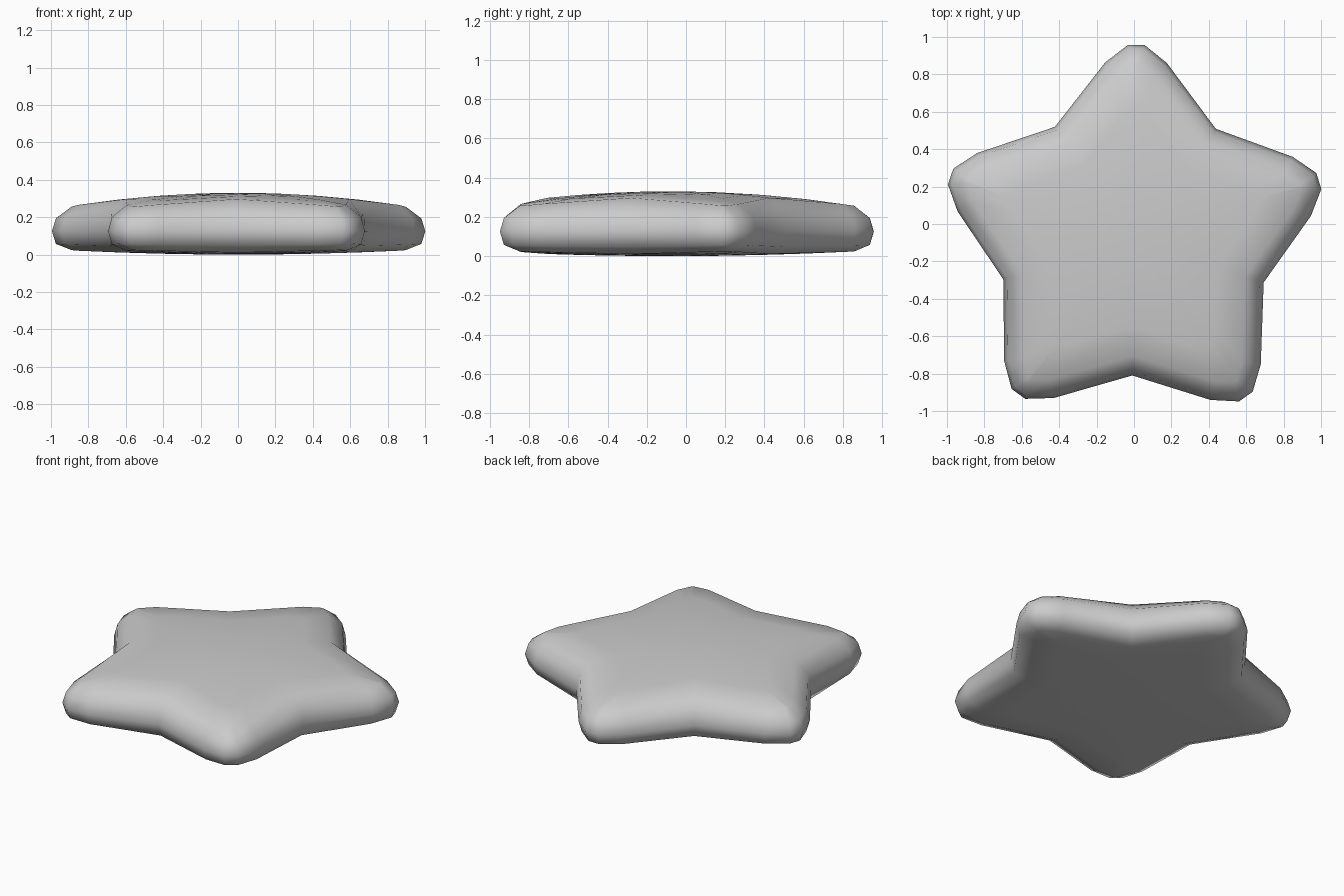
import bpy, bmesh, math
from mathutils import Vector, Matrix

cube = bpy.data.objects.get("Cube")
if cube:
    bpy.data.objects.remove(cube, do_unlink=True)

grey = bpy.data.materials.new("plain grey")
grey.use_nodes = True
colour = (0.6, 0.6, 0.6, 1)
grey.diffuse_color = colour
grey.node_tree.nodes["Principled BSDF"].inputs["Base Color"].default_value = colour

TIP, NOTCH, MID = 1.035, 0.732, 0.125


def star_outline():
    """Five blunt tips, each followed by a sharp notch, counter-clockwise."""
    arm = [(0.94, -0.165), (TIP, -0.045), (TIP, 0.045), (0.94, 0.165),
           (NOTCH * math.cos(math.pi / 5), NOTCH * math.sin(math.pi / 5))]
    points = []
    for i in range(5):
        turn = Matrix.Rotation(math.radians(89.3 + 72 * i), 2)
        points += [turn @ Vector(p) for p in arm]
    return points


def inset(points, d):
    """Move every edge of the outline inwards by d."""
    result = []
    for i, p in enumerate(points):
        a = (p - points[i - 1]).normalized()
        b = (points[(i + 1) % len(points)] - p).normalized()
        na, nb = Vector((-a.y, a.x)), Vector((-b.y, b.x))
        result.append(p + (na + nb) * d / (1 + na.dot(nb)))
    return result


def top(p):
    return 0.33 - 0.084 * p.length_squared


def bottom(p):
    return 0.027 * p.length_squared


bm = bmesh.new()
outline = star_outline()
rim = inset(outline, 0.1)
shoulder = inset(outline, 0.02)


def ring(points, surface, blend=1.0):
    return [bm.verts.new((p.x, p.y, MID + (surface(p) - MID) * blend)) for p in points]


def bridge(lower, upper):
    n = len(lower)
    for i in range(n):
        j = (i + 1) % n
        bm.faces.new((lower[i], lower[j], upper[j], upper[i]))


# Rounded side and gently domed top and underside
middle = ring(outline, top, 0)
for surface, blend in ((top, 0.58), (bottom, 0.7)):
    rings = [middle, ring(shoulder, surface, blend)]
    rings += [ring([p * s for p in rim], surface) for s in (1, 0.75, 0.5, 0.25)]
    for lower, upper in zip(rings, rings[1:]):
        bridge(lower, upper)
    centre = bm.verts.new((0, 0, surface(Vector((0, 0)))))
    last = rings[-1]
    for i in range(len(last)):
        bm.faces.new((last[i - 1], last[i], centre))

bmesh.ops.recalc_face_normals(bm, faces=bm.faces)
for face in bm.faces:
    face.smooth = True
mesh = bpy.data.meshes.new("star_body")
bm.to_mesh(mesh)
bm.free()
mesh.materials.append(grey)
star = bpy.data.objects.new("star_body", mesh)
star.location.y = -0.078
bpy.context.collection.objects.link(star)
